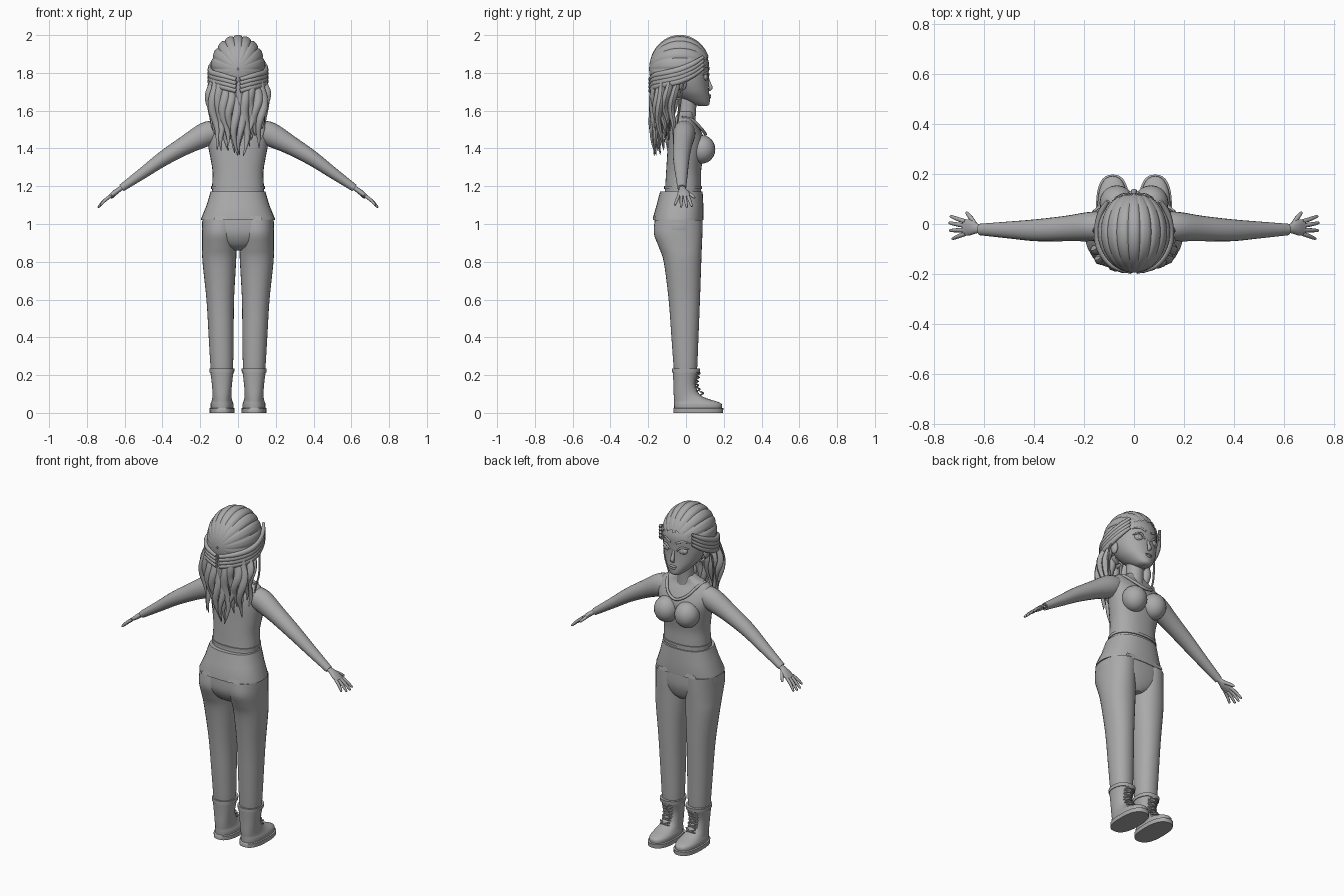
import bpy, math, random
from mathutils import Vector as V
from math import sin, cos, pi
random.seed(4)

grey = bpy.data.materials.new("plain grey")
grey.diffuse_color = (0.4, 0.4, 0.4, 1)


def make(name, verts, faces, angle=50):
    me = bpy.data.meshes.new(name)
    me.from_pydata([tuple(v) for v in verts], [], faces)
    me.materials.append(grey)
    me.shade_smooth()
    me.set_sharp_from_angle(angle=math.radians(angle))
    ob = bpy.data.objects.new(name, me)
    bpy.context.collection.objects.link(ob)
    return ob


def skin(name, rings, caps=True, angle=50):
    n = len(rings[0])
    faces = [(i * n + j, i * n + (j + 1) % n, (i + 1) * n + (j + 1) % n, (i + 1) * n + j)
             for i in range(len(rings) - 1) for j in range(n)]
    if caps:
        faces += [tuple(reversed(range(n))), tuple(range((len(rings) - 1) * n, len(rings) * n))]
    return make(name, [v for r in rings for v in r], faces, angle)


def smooth_path(rows, k):
    """Catmull-Rom interpolation of number rows."""
    out = []
    for i in range(len(rows) - 1):
        a, b, c, d = rows[max(i - 1, 0)], rows[i], rows[i + 1], rows[min(i + 2, len(rows) - 1)]
        for s in range(k):
            t = s / k
            out.append([q + .5 * t * ((r - p) + t * ((2 * p - 5 * q + 4 * r - w) + t * (3 * (q - r) + w - p)))
                        for p, q, r, w in zip(a, b, c, d)])
    return out + [list(rows[-1])]


def loft(name, rows, power=2.0, n=32, k=4, angle=50):
    """Rows: z, centre x, half width, back y, front y."""
    rings = []
    for z, cx, rx, yb, yf in (smooth_path(rows, k) if k > 1 else rows):
        ring = []
        for j in range(n):
            c, s = cos(2 * pi * j / n), sin(2 * pi * j / n)
            e = 2 / power
            ring.append((cx + rx * math.copysign(abs(c) ** e, c),
                         (yb + yf) / 2 + (yf - yb) / 2 * math.copysign(abs(s) ** e, s), z))
        rings.append(ring)
    return skin(name, rings, angle=angle)


def tube(name, rows, ref=(0, 1, 0), n=10, k=4, closed=False):
    """Rows: x, y, z, radius across, radius along ref."""
    rows = smooth_path(rows, k)
    rings = []
    for i, r in enumerate(rows):
        t = V(rows[min(i + 1, len(rows) - 1)][:3]) - V(rows[max(i - 1, 0)][:3])
        side = t.cross(V(ref)).normalized()
        up = side.cross(t).normalized()
        rings.append([V(r[:3]) + side * r[3] * cos(2 * pi * j / n) + up * r[4] * sin(2 * pi * j / n)
                      for j in range(n)])
    return skin(name, rings)


def ball(name, c, r, n=20, m=12):
    rings = [[(c[0] + r[0] * sin(a) * cos(2 * pi * j / n), c[1] + r[1] * sin(a) * sin(2 * pi * j / n),
               c[2] - r[2] * cos(a)) for j in range(n)]
             for a in [max(.02, min(pi - .02, pi * i / m)) for i in range(m + 1)]]
    return skin(name, rings)


# Torso and neck
loft("torso", [(1.10, 0, .14, -.12, .08), (1.2, 0, .137, -.11, .08), (1.28, 0, .135, -.105, .08),
               (1.36, 0, .148, -.10, .092), (1.44, 0, .163, -.095, .098), (1.5, 0, .168, -.085, .075),
               (1.55, 0, .145, -.065, .045), (1.575, 0, .085, -.05, .04), (1.595, 0, .05, -.04, .04)], 2.3)
loft("neck", [(1.52, 0, .06, -.06, .05), (1.58, 0, .048, -.045, .052), (1.7, 0, .048, -.04, .06)])
loft("top_hem", [(1.185, 0, .142, -.116, .086), (1.20, 0, .142, -.116, .086)], 2.3, k=1)
tube("neckline", [(-.115, -.02, 1.565, .008, .008), (-.10, .035, 1.55, .008, .008), (-.06, .085, 1.5, .008, .008),
                  (0, .103, 1.475, .008, .008), (.06, .085, 1.5, .008, .008), (.10, .035, 1.55, .008, .008),
                  (.115, -.02, 1.565, .008, .008)], ref=(0, .5, 1))

# Trousers: flared hip panel, pelvis
loft("hip_panel", [(1.02, 0, .196, -.176, .092), (1.03, 0, .195, -.176, .093), (1.1, 0, .166, -.156, .092),
                   (1.172, 0, .145, -.137, .088)], 2.4, k=1)
loft("pelvis", [(.86, 0, .03, -.09, .05), (.89, 0, .12, -.135, .07), (.95, 0, .186, -.166, .087),
                (1.03, 0, .188, -.166, .088)], 2.4)

for s in (-1, 1):
    tag = "_left" if s < 0 else "_right"
    ball("bust" + tag, (s * .068, .085, 1.395), (.07, .07, .075))
    # Legs
    loft("leg" + tag, [(.2, s * .085, .055, -.06, .055), (.25, s * .086, .06, -.066, .06),
                       (.4, s * .089, .066, -.077, .066), (.6, s * .094, .073, -.092, .074),
                       (.8, s * .099, .089, -.118, .081), (.88, s * .099, .091, -.145, .084),
                       (.95, s * .098, .092, -.17, .087), (1.02, s * .097, .092, -.165, .088)], 2.15)
    # Pocket flaps on the hips
    for fy, nm in ((-.17, "back"), (.088, "front")):
        d = math.copysign(.006, fy)
        make(nm + "_pocket" + tag, [(s * .05, fy + d, 1.02), (s * .13, fy * .93 + d, 1.02),
                                    (s * .12, fy * .9 + d, 1.04), (s * .07, fy * .95 + d, 1.045)], [(0, 1, 2, 3)])
    # Boots
    x = s * .085
    loft("boot" + tag, [(.02, x, .06, -.062, .19), (.045, x, .061, -.063, .19), (.06, x, .056, -.063, .165),
                        (.075, x, .052, -.064, .115), (.10, x, .05, -.065, .07), (.15, x, .053, -.066, .052),
                        (.2, x, .059, -.069, .062), (.225, x, .063, -.071, .072)], 2.3, k=3)
    loft("boot_cuff" + tag, [(.215, x, .065, -.074, .073), (.235, x, .066, -.074, .075)], 2.3, k=1)
    loft("sole" + tag, [(0, x, .066, -.066, .196), (.024, x, .067, -.067, .198), (.027, x, .062, -.064, .194)],
         2.5, k=1)
    for i in range(6):
        z = .095 + i * .021
        y = (.088, .07, .062, .06, .065, .07)[i]
        for q in (-1, 1):
            tube("lace" + tag, [(x - q * .03, y - .012, z, .0045, .0045), (x, y + .004, z + .009, .0045, .0045),
                                (x + q * .03, y - .012, z + .018, .0045, .0045)], n=6, k=2)
    # Sleeves
    tube("arm" + tag, [(s * .11, -.01, 1.495, .055, .055), (s * .17, -.01, 1.475, .064, .059),
                       (s * .27, -.018, 1.422, .051, .051), (s * .39, -.025, 1.350, .040, .044),
                       (s * .50, -.024, 1.272, .030, .034), (s * .617, -.022, 1.19, .02, .023)], n=20)
    # Hands
    tube("palm" + tag, [(s * .605, -.021, 1.197, .012, .014), (s * .63, -.018, 1.182, .013, .02),
                        (s * .655, -.014, 1.163, .014, .032), (s * .683, -.014, 1.142, .009, .033)], n=14)
    for y0, y1, r in ((.010, .030, .92), (-.007, .004, 1), (-.024, -.026, .97), (-.039, -.058, .8)):
        px, pz = .675, 1.148
        tube("finger" + tag, [(s * px, y0, pz, .009, .009),
                              (s * (px + .034 * r), (y0 + y1) / 2, pz - .026 * r, .0085, .0085),
                              (s * (px + .062 * r), y1, pz - .056 * r, .006, .006),
                              (s * (px + .066 * r), y1, pz - .061 * r, .002, .002)], n=8, k=3)
    tube("thumb" + tag, [(s * .635, -.005, 1.175, .009, .011), (s * .652, .022, 1.158, .009, .01),
                         (s * .668, .043, 1.142, .007, .007), (s * .672, .048, 1.138, .002, .002)], n=8, k=3)
    # Eyes, brows and ears
    ball("eye" + tag, (s * .05, .1, 1.777), (.029, .016, .02))
    ball("iris" + tag, (s * .048, .112, 1.777), (.014, .006, .015))
    tube("upper_lid" + tag, [(s * .02, .117, 1.772, .004, .004), (s * .05, .116, 1.8, .006, .006),
                             (s * .085, .09, 1.79, .004, .004)], n=8)
    tube("brow" + tag, [(s * .018, .122, 1.82, .005, .004), (s * .055, .112, 1.836, .006, .005),
                        (s * .092, .083, 1.825, .002, .002)], n=8)
    ball("ear" + tag, (s * .122, -.02, 1.745), (.016, .024, .038))
    # Swept side bands of hair
    for i in range(4):
        d = i * .02
        tube("hair_band" + tag, [(s * .105, .092, 1.885 - d, .008, .008), (s * .135, .04, 1.85 - d, .014, .012),
                                 (s * .148, -.03, 1.818 - d, .017, .013), (s * .136, -.10, 1.80 - d, .017, .014),
                                 (s * .085, -.165, 1.785 - d, .016, .014), (s * .01, -.187, 1.765 - d, .013, .012)],
             ref=(s, 0, 0))
    # Thin loose strands beside the face
    tube("side_strand" + tag, [(s * .14, .0, 1.79, .005, .005), (s * .158, -.02, 1.72, .006, .006),
                               (s * .16, -.03, 1.64, .006, .006), (s * .148, -.04, 1.57, .005, .005),
                               (s * .14, -.05, 1.51, .002, .002)], n=6)

# Head and facial features
loft("head", [(1.625, 0, .018, .07, .112), (1.635, 0, .04, .03, .124), (1.665, 0, .07, -.03, .126),
              (1.70, 0, .097, -.07, .122), (1.75, 0, .118, -.11, .119), (1.80, 0, .125, -.13, .12),
              (1.86, 0, .124, -.14, .12), (1.92, 0, .105, -.13, .09), (1.965, 0, .05, -.08, .03)], 2.1)
tube("nose", [(0, .115, 1.775, .006, .006), (0, .124, 1.745, .009, .008), (0, .131, 1.72, .013, .01),
              (0, .122, 1.706, .008, .004)])
ball("upper_lip", (0, .124, 1.681), (.023, .009, .006))
ball("lower_lip", (0, .123, 1.670), (.018, .01, .007))

# Hair cap: ridged locks running front to back, cut open for the face
N, M = 144, 30
pts, faces = [], []
for i in range(M + 1):
    a = .03 + (pi - .06) * i / M
    for j in range(N):
        p = 2 * pi * j / N
        r = 1 - .05 * (1 - abs(cos(p * 9))) ** 2
        pts.append((.146 * r * sin(a) * sin(p), -.032 + .163 * cos(a), 1.82 + .181 * r * sin(a) * cos(p)))
for i in range(M):
    for j in range(N):
        f = (i * N + j, i * N + (j + 1) % N, (i + 1) * N + (j + 1) % N, (i + 1) * N + j)
        y = sum(pts[v][1] for v in f) / 4
        z = sum(pts[v][2] for v in f) / 4
        if (z > 1.785 + .85 * y) if y > -.03 else z > 1.66:
            faces.append(f)
make("hair_cap", pts, faces, 60)

# Hanging wavy locks in three layers
for layer, (count, w, y0) in enumerate(((10, .115, -.165), (10, .13, -.125), (8, .125, -.085))):
    for i in range(count):
        u = 2 * i / (count - 1) - 1
        x0, ph = u * w, random.uniform(0, 6)
        end = 1.33 + .05 * abs(u) + random.uniform(0, .12) + layer * .02
        y1 = y0 + .035 * u * u
        rows = []
        for q in range(8):
            t = q / 7
            r = .024 * min(1, .6 + t * 2) * (1 - t ** 2.5) + .002
            rows.append((x0 * (1 + .15 * sin(pi * t) - .12 * t) + .011 * sin(ph + t * 9) * min(1, t * 3),
                         y1 + .008 * cos(ph + t * 8) - .01 * sin(pi * t) + .01 * layer * (0 - t),
                         1.77 + (end - 1.77) * t, r, r * .8))
        tube("hanging_lock", rows, n=8, k=3)
